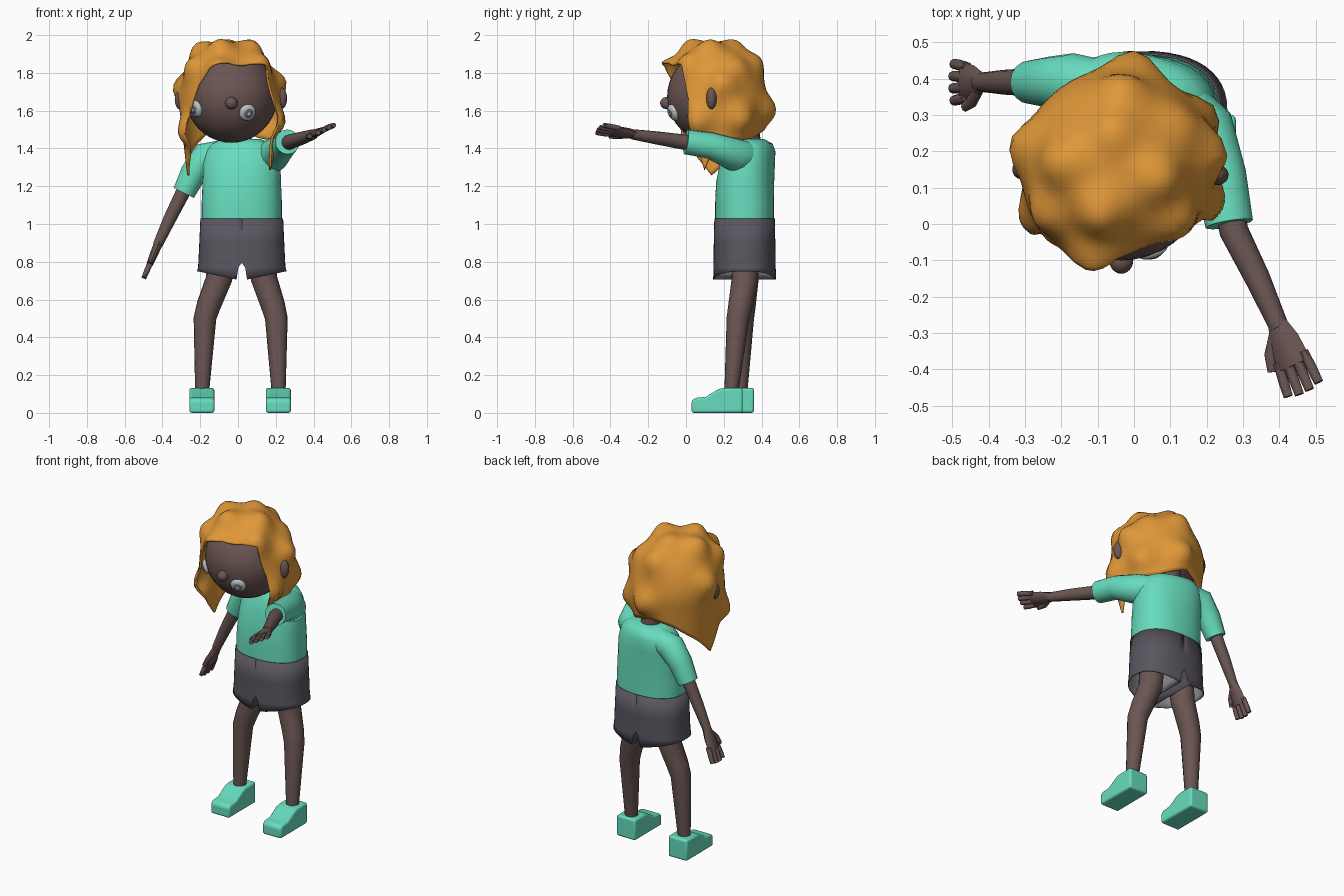
import bpy, bmesh, math
from mathutils import Vector, Matrix

if "Cube" in bpy.data.objects:
    bpy.data.objects.remove(bpy.data.objects["Cube"])


def material(name, rgb):
    m = bpy.data.materials.new(name)
    m.use_nodes = True
    m.diffuse_color = (*rgb, 1)
    m.node_tree.nodes["Principled BSDF"].inputs["Base Color"].default_value = (*rgb, 1)
    return m


TEAL = material("teal cloth", (0.135, 0.72, 0.51))
HAIR = material("orange hair", (0.74, 0.31, 0.04))
SKIN = material("brown skin", (0.145, 0.092, 0.086))
GREY = material("charcoal cloth", (0.10, 0.092, 0.115))
LINING = material("pale grey lining", (0.26, 0.25, 0.29))
WHITE = material("eye white", (0.5, 0.54, 0.56))
IRIS = material("eye grey", (0.13, 0.15, 0.16))


def finish(name, bm, mat, angle=45):
    bmesh.ops.recalc_face_normals(bm, faces=bm.faces)
    mesh = bpy.data.meshes.new(name)
    bm.to_mesh(mesh)
    bm.free()
    ob = bpy.data.objects.new(name, mesh)
    bpy.context.collection.objects.link(ob)
    mesh.materials.append(mat)
    bpy.ops.object.select_all(action="DESELECT")
    ob.select_set(True)
    bpy.context.view_layer.objects.active = ob
    bpy.ops.object.shade_smooth_by_angle(angle=math.radians(angle))
    return ob


def solidify(ob, thickness):
    mod = ob.modifiers.new("thickness", "SOLIDIFY")
    mod.thickness = thickness
    mod.offset = -1
    return mod


def skin_rings(bm, rings, cap=True):
    loops = [[bm.verts.new(p) for p in ring] for ring in rings]
    n = len(loops[0])
    for a, b in zip(loops, loops[1:]):
        for i in range(n):
            j = (i + 1) % n
            bm.faces.new((a[i], a[j], b[j], b[i]))
    if cap:
        bm.faces.new(loops[0])
        bm.faces.new(loops[-1])


def rounded(angle, rx, ry, power):
    c, s = math.cos(angle), math.sin(angle)
    return math.copysign(abs(c) ** power, c) * rx, math.copysign(abs(s) ** power, s) * ry


def tube(name, pts, mat, side=(1, 0, 0), n=16, flat=False, power=1.0, twists=None):
    """Loft ellipses (x, y, z, rx, ry) along a path."""
    bm = bmesh.new()
    rings = []
    centres = [Vector(p[:3]) for p in pts]
    for k, p in enumerate(pts):
        tangent = centres[min(k + 1, len(pts) - 1)] - centres[max(k - 1, 0)]
        tangent = Vector((0, 0, 1)) if flat else tangent.normalized()
        s = Vector(side)
        s = (s - tangent * s.dot(tangent)).normalized()
        if twists:
            s = Matrix.Rotation(math.radians(twists[k]), 3, "Z") @ s
        t = tangent.cross(s)
        ring = []
        for i in range(n):
            u, v = rounded(math.tau * i / n, p[3], p[-1], power)
            ring.append(centres[k] + s * u + t * v)
        rings.append(ring)
    skin_rings(bm, rings)
    return finish(name, bm, mat)


def ball(name, loc, scale, mat, facing=None, seg=24):
    """Ellipsoid; its local z axis can be aimed along a direction."""
    bm = bmesh.new()
    bmesh.ops.create_uvsphere(bm, u_segments=seg, v_segments=seg // 2, radius=1)
    bmesh.ops.scale(bm, vec=scale, verts=bm.verts)
    if facing:
        rot = Vector(facing).to_track_quat("Z", "Y").to_matrix()
        bmesh.ops.rotate(bm, matrix=rot, verts=bm.verts)
    bmesh.ops.translate(bm, vec=loc, verts=bm.verts)
    return finish(name, bm, mat)


# Head, ears, nose and neck
HEAD, HEAD_R = Vector((-0.035, 0.145, 1.675)), Vector((0.243, 0.245, 0.245))
ball("head", HEAD, HEAD_R, SKIN, seg=40)
ball("nose", (-0.035, -0.1, 1.64), (0.033, 0.037, 0.033), SKIN)
ball("left_ear", (0.228, 0.135, 1.665), (0.032, 0.028, 0.058), SKIN)
ball("right_ear", (-0.305, 0.15, 1.66), (0.03, 0.028, 0.055), SKIN)
tube("neck", [(0.02, 0.34, 1.38, 0.06), (0, 0.325, 1.55, 0.06)], SKIN)

# Eyes sit on the head surface, each a stack of flattened balls
for side, x, z in (("left", 0.05, 1.59), ("right", -0.222, 1.61)):
    dx, dz = (x - HEAD.x) / HEAD_R.x, (z - HEAD.z) / HEAD_R.z
    y = HEAD.y - HEAD_R.y * math.sqrt(1 - dx * dx - dz * dz)
    p = Vector((x, y, z))
    d = (p - HEAD).normalized()
    ball(side + "_eye", p, (0.046, 0.046, 0.022), WHITE, d)
    ball(side + "_iris", p + d * 0.018, (0.024, 0.024, 0.008), IRIS, d)
    ball(side + "_pupil", p + d * 0.024, (0.011, 0.011, 0.005), WHITE, d)

# Hair: a tufted shell from crown to a hem (angle, height) that rises over the face
HEM = [(-180, 1.51), (-150, 1.47), (-120, 1.38), (-84, 1.25), (-68, 1.34), (-58, 1.41),
       (-50, 1.62), (-40, 1.74), (-24, 1.81), (0, 1.845), (30, 1.845), (50, 1.82),
       (60, 1.66), (65, 1.44), (75, 1.28), (84, 1.36), (96, 1.43), (140, 1.45), (180, 1.51)]
TUFTS = [(-0.06, 0.28, 1.99), (-0.34, 0.22, 1.73), (0, 0.44, 1.6), (-0.26, 0.02, 1.84),
         (0.19, 0.31, 1.87), (-0.11, -0.1, 1.82), (-0.03, 0.4, 1.87),
         (0.14, 0, 1.86), (0.2, 0.3, 1.56), (-0.1, 0.02, 1.95),
         (-0.2, 0.17, 1.91), (0.09, 0.12, 1.96), (-0.28, 0.02, 1.5),
         (0.22, 0.06, 1.55), (0.24, 0.2, 1.75)]

centre, height, rows = Vector((-0.045, 0.16, 1.64)), 0.325, 28
columns = []
for (a, za), (b, zb) in zip(HEM, HEM[1:]):
    columns += [(math.radians(a + (b - a) * f / 5), za + (zb - za) * f / 5) for f in range(5)]
bm = bmesh.new()
rings = []
for r in range(rows + 1):
    ring = []
    for phi, hem in columns:
        drop = hem - centre.z
        path = math.acos(drop / height) if drop > 0 else math.pi / 2 - drop / height
        a = path * max(r, 0.05) / rows
        if a < math.pi / 2:
            rad, z = math.sin(a), height * math.cos(a)
        else:
            rad, z = 1 - 0.14 * (a - math.pi / 2), -height * (a - math.pi / 2)
        rad *= 0.274
        fore = 1 + 0.14 * max(0, math.cos(phi)) ** 0.5
        p = centre + Vector((rad * math.sin(phi), -rad * fore * math.cos(phi), z))
        out = (p - centre).normalized()
        bump = sum(math.exp(-((p - Vector(t)).length / 0.075) ** 2) for t in TUFTS)
        ring.append(p + out * 0.06 * (min(bump, 1.1) - 0.12))
    rings.append(ring)
skin_rings(bm, rings, cap=False)
bm.verts.ensure_lookup_table()
bm.faces.new(bm.verts[:len(columns)])
solidify(finish("hair", bm, HAIR, 60), 0.012)

# Shirt, with shoulders turned, and its sleeves
tube("shirt", [(0.02, 0.31, 0.99, 0.213, 0.155), (0.02, 0.31, 1.1, 0.213, 0.156),
               (0.02, 0.313, 1.22, 0.208, 0.153), (0.02, 0.325, 1.32, 0.205, 0.142),
               (0.02, 0.335, 1.385, 0.19, 0.13), (0.02, 0.34, 1.425, 0.16, 0.11),
               (0.02, 0.335, 1.45, 0.1, 0.075)],
     TEAL, n=32, flat=True, power=0.85, twists=(0, 0, -4, -9, -14, -16, -16))
tube("right_sleeve", [(-0.08, 0.38, 1.375, 0.07), (-0.17, 0.39, 1.355, 0.08),
                      (-0.235, 0.39, 1.27, 0.07), (-0.287, 0.39, 1.165, 0.06)],
     TEAL, side=(0, 1, 0))
tube("left_sleeve", [(0.12, 0.33, 1.355, 0.08), (0.19, 0.26, 1.365, 0.088),
                     (0.24, 0.13, 1.415, 0.07), (0.262, 0, 1.435, 0.066)],
     TEAL, side=(0, 0, 1))

# Arms
tube("right_arm", [(-0.25, 0.39, 1.26, 0.04), (-0.3, 0.39, 1.15, 0.038),
                   (-0.36, 0.39, 1.03, 0.034), (-0.425, 0.39, 0.89, 0.026)],
     SKIN, side=(0, 1, 0), n=12)
tube("left_arm", [(0.25, 0.1, 1.42, 0.042), (0.275, -0.02, 1.435, 0.04),
                  (0.34, -0.15, 1.455, 0.035), (0.4, -0.285, 1.475, 0.027)],
     SKIN, side=(0, 0, 1), n=12)


def hand(prefix, wrist, direction, toward_thumb):
    w, d = Vector(wrist), Vector(direction).normalized()
    s = Vector(toward_thumb)
    s = (s - d * s.dot(d)).normalized()

    def part(name, stations):
        pts = [(*(w + d * a + s * b), rx, ry) for a, b, rx, ry in stations]
        tube(prefix + name, pts, SKIN, side=s, n=8)

    part("palm", [(-0.01, 0, 0.026, 0.024), (0.05, 0, 0.046, 0.022), (0.125, 0, 0.054, 0.017)])
    for i in range(4):
        o = (i - 1.5) * 0.028
        tip = 0.208 - 0.008 * abs(i - 1.5)
        part("finger_%d" % (i + 1), [(0.1, o, 0.014, 0.015), (0.155, o * 1.12, 0.0155, 0.015),
                                     (tip, o * 1.2, 0.014, 0.013)])
    part("thumb", [(0.025, 0.02, 0.018, 0.016), (0.07, 0.055, 0.018, 0.015), (0.115, 0.068, 0.014, 0.012)])


hand("right_", (-0.42, 0.39, 0.9), (-0.08, 0, -0.19), (0, -1, 0))
hand("left_", (0.395, -0.275, 1.475), (0.075, -0.19, 0.03), (-0.85, -0.3, -0.4))

# Shorts: two D-shaped halves that meet above the crotch and part below it
for name, sign in (("left_shorts_half", 1), ("right_shorts_half", -1)):
    bm = bmesh.new()
    rings = []
    for z, rx, ry, gap in ((0.7, 0.237, 0.166, 0.028), (0.77, 0.232, 0.165, 0.018),
                           (0.795, 0.23, 0.164, 0), (0.9, 0.225, 0.163, 0), (1.03, 0.219, 0.16, 0)):
        ring = []
        for i in range(25):
            u, v = rounded(math.pi * (i / 24 - 0.5), rx, ry, 0.85)
            u = max(u, gap)
            lift = 0.05 * u / rx if z == 0.7 else 0
            ring.append((0.02 + sign * u, 0.31 + v, z + lift))
        rings.append(ring)
    skin_rings(bm, rings, cap=False)
    half = finish(name, bm, GREY)
    half.data.materials.append(LINING)
    solidify(half, 0.006).material_offset = 1

# Legs
tube("left_leg", [(0.12, 0.315, 0.98, 0.075), (0.138, 0.312, 0.71, 0.07), (0.185, 0.288, 0.57, 0.064),
                  (0.203, 0.275, 0.5, 0.06), (0.215, 0.24, 0.11, 0.037)], SKIN)
tube("right_leg", [(-0.08, 0.315, 0.98, 0.075), (-0.1, 0.315, 0.71, 0.07), (-0.155, 0.305, 0.57, 0.064),
                   (-0.175, 0.3, 0.5, 0.06), (-0.19, 0.288, 0.11, 0.037)], SKIN)

# Shoes: bevelled side profiles
PROFILE = [(0, 0), (0, 0.065), (0.02, 0.08), (0.075, 0.085), (0.14, 0.125), (0.17, 0.132), (0.27, 0.132), (0.27, 0)]
for side, x, y in (("left", 0.148, 0.03), ("right", -0.257, 0.09)):
    bm = bmesh.new()
    face = bm.faces.new([bm.verts.new((x, y + a, b)) for a, b in PROFILE])
    out = bmesh.ops.extrude_face_region(bm, geom=[face])
    moved = [v for v in out["geom"] if isinstance(v, bmesh.types.BMVert)]
    bmesh.ops.translate(bm, vec=(0.132, 0, 0), verts=moved)
    shoe = finish(side + "_shoe", bm, TEAL, 40)
    bevel = shoe.modifiers.new("soft edges", "BEVEL")
    bevel.width = 0.018
    bevel.segments = 3
